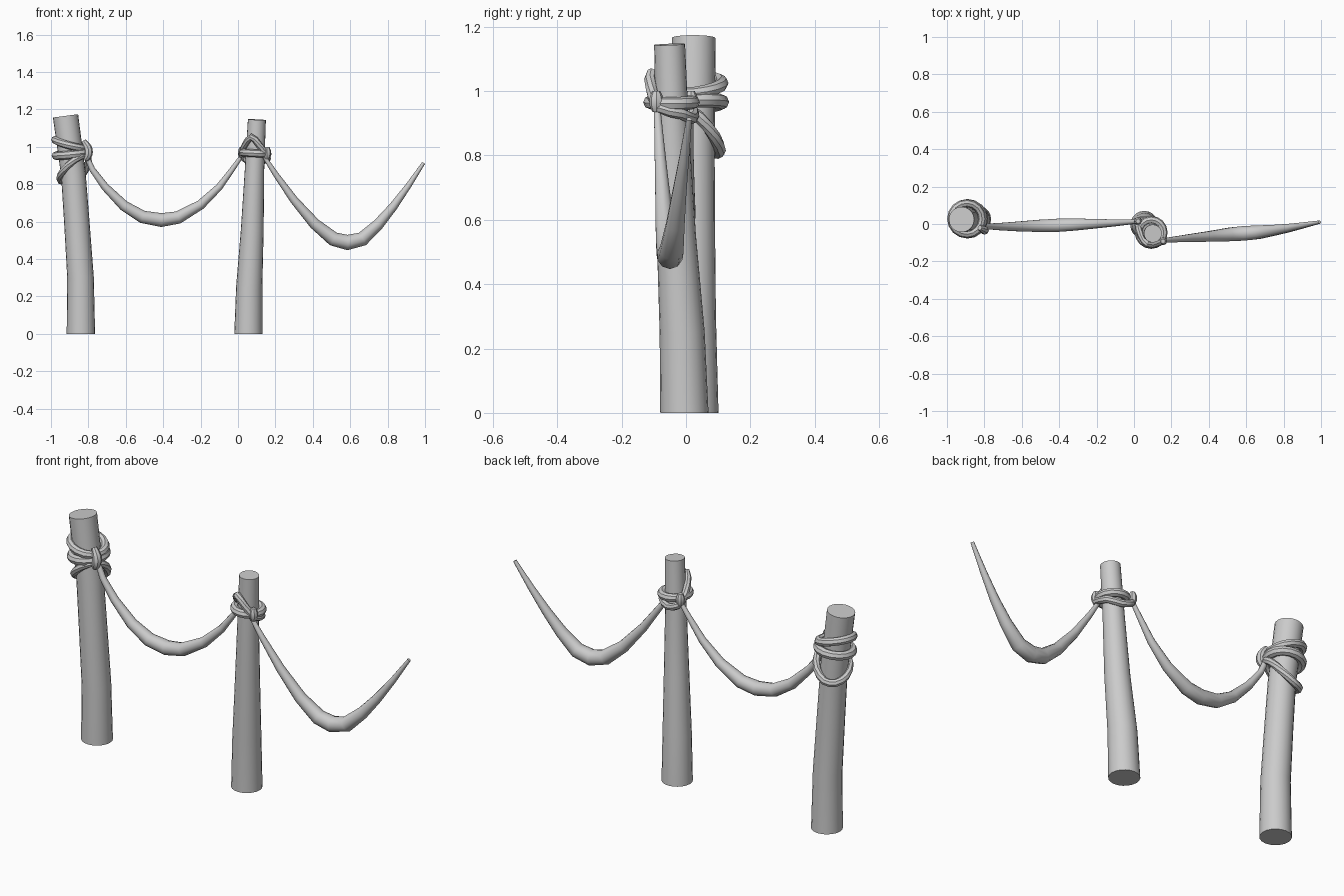
import bpy, bmesh, math
from mathutils import Vector

if "Cube" in bpy.data.objects:
    bpy.data.objects.remove(bpy.data.objects["Cube"])


def smooth_path(pts, steps, closed=False):
    """Catmull-Rom subdivision of points of any dimension."""
    n, out = len(pts), []
    for i in range(n if closed else n - 1):
        if closed:
            p = [pts[(i + k) % n] for k in (-1, 0, 1, 2)]
        else:
            p = [pts[min(max(i + k, 0), n - 1)] for k in (-1, 0, 1, 2)]
        for s in range(steps):
            t = s / steps
            out.append(tuple(0.5 * (2 * b + (c - a) * t + (2 * a - 5 * b + 4 * c - d) * t * t
                                    + (3 * b - a - 3 * c + d) * t ** 3)
                             for a, b, c, d in zip(*p)))
    if not closed:
        out.append(pts[-1])
    return out


def tube(name, pts, sides, ref, closed=False, start=None):
    """Sweep a round section along (x, y, z, radius) points."""
    bm = bmesh.new()
    n, rings = len(pts), []
    P = [Vector(p[:3]) for p in pts]
    for i in range(n):
        if closed:
            t = P[(i + 1) % n] - P[i - 1]
        else:
            t = P[min(i + 1, n - 1)] - P[max(i - 1, 0)]
        if i == 0 and start:
            t = Vector(start)
        t.normalize()
        u = t.cross(Vector(ref)).normalized()
        v = t.cross(u)
        rings.append([bm.verts.new(P[i] + pts[i][3] * (u * math.cos(a) + v * math.sin(a)))
                      for a in (2 * math.pi * k / sides for k in range(sides))])
    for i in range(n if closed else n - 1):
        a, b = rings[i], rings[(i + 1) % n]
        for k in range(sides):
            j = (k + 1) % sides
            bm.faces.new((a[k], a[j], b[j], b[k]))
    if not closed:
        bm.faces.new(rings[0])
        bm.faces.new(rings[-1])
    bmesh.ops.recalc_face_normals(bm, faces=bm.faces)
    me = bpy.data.meshes.new(name)
    bm.to_mesh(me)
    bm.free()
    ob = bpy.data.objects.new(name, me)
    bpy.context.collection.objects.link(ob)
    bpy.ops.object.select_all(action='DESELECT')
    ob.select_set(True)
    bpy.context.view_layer.objects.active = ob
    bpy.ops.object.shade_smooth_by_angle(angle=math.radians(40))
    return ob


def wrap(name, cx, cy, cz, r, slope_x, slope_y, thick):
    """Tilted rope ring around a post."""
    pts = []
    for k in range(16):
        a = 2 * math.pi * k / 16
        dx, dy = r * math.cos(a), r * math.sin(a)
        pts.append((cx + dx, cy + dy, cz + slope_x * dx + slope_y * dy, thick))
    tube(name, pts, 8, (0, 0, 1), closed=True)


def loop(name, pts, thick):
    """Loose closed rope loop through hand-placed points."""
    tube(name, [p + (thick,) for p in smooth_path(pts, 2, True)], 8, (0, 0, 1), closed=True)


# leaning wooden posts
tube("left_post", [(-.84, .025, 0, .076), (-.842, .022, .3, .071), (-.862, .022, .6, .068),
                   (-.88, .023, .85, .066), (-.922, .024, 1.165, .068)],
     20, (0, 1, 0), start=(0, 0, 1))
tube("middle_post", [(.055, -.005, 0, .075), (.06, -.012, .25, .07), (.076, -.03, .55, .061),
                     (.088, -.042, .87, .052), (.101, -.051, 1.145, .048)],
     20, (0, 1, 0), start=(0, 0, 1))

# sagging ropes, thick in the middle and thin at the ends
tube("left_rope", [(-.825, -.01, .985, .012), (-.78, -.013, .88, .016), (-.71, -.014, .785, .021),
                   (-.61, -.013, .685, .028), (-.51, -.01, .625, .034), (-.41, -.007, .608, .037),
                   (-.32, -.003, .622, .034), (-.20, .002, .69, .026), (-.10, .006, .785, .019),
                   (-.03, .01, .88, .014), (.03, .013, .965, .010)], 10, (0, 1, 0))
tube("right_rope", [(.135, -.09, .955, .010), (.20, -.084, .855, .015), (.30, -.075, .715, .022),
                    (.41, -.066, .588, .030), (.51, -.056, .507, .038), (.585, -.05, .488, .041),
                    (.665, -.044, .507, .038), (.75, -.033, .585, .030), (.83, -.021, .68, .023),
                    (.91, -.006, .79, .016), (.992, .01, .913, .009)], 10, (0, 1, 0))

# wraps on the left post
wrap("left_upper_wrap", -.895, .028, 1.015, .083, -.27, .12, .021)
wrap("left_lower_wrap", -.89, .028, .962, .083, .12, .05, .023)
loop("left_hanging_loop", [(-.815, -.02, .955), (-.80, .04, .92), (-.825, .088, .86),
                           (-.88, .105, .815), (-.932, .085, .81), (-.953, .03, .83),
                           (-.935, -.03, .87), (-.875, -.055, .93)], .019)
tube("left_knot", smooth_path([(-.815, -.03, .93, .014), (-.80, -.035, .96, .022),
                               (-.803, -.03, .995, .022), (-.825, -.02, 1.03, .014)], 3),
     8, (0, 1, 0))

# wraps on the middle post
wrap("middle_wrap", .092, -.045, .965, .067, -.06, 0, .021)
loop("middle_raised_loop", [(.02, .0, .96), (.038, -.065, 1.01), (.072, -.108, 1.053),
                            (.112, -.108, 1.01), (.155, -.085, .95), (.15, -.015, .93),
                            (.09, .018, .915), (.035, .022, .935)], .018)
for name, x, y in (("middle_knot_front", .155, -.092), ("middle_knot_back", .022, .015)):
    tube(name, smooth_path([(x, y, .935, .012), (x, y, .955, .021),
                            (x, y, .98, .021), (x, y, 1.0, .012)], 2), 8, (0, 1, 0))
